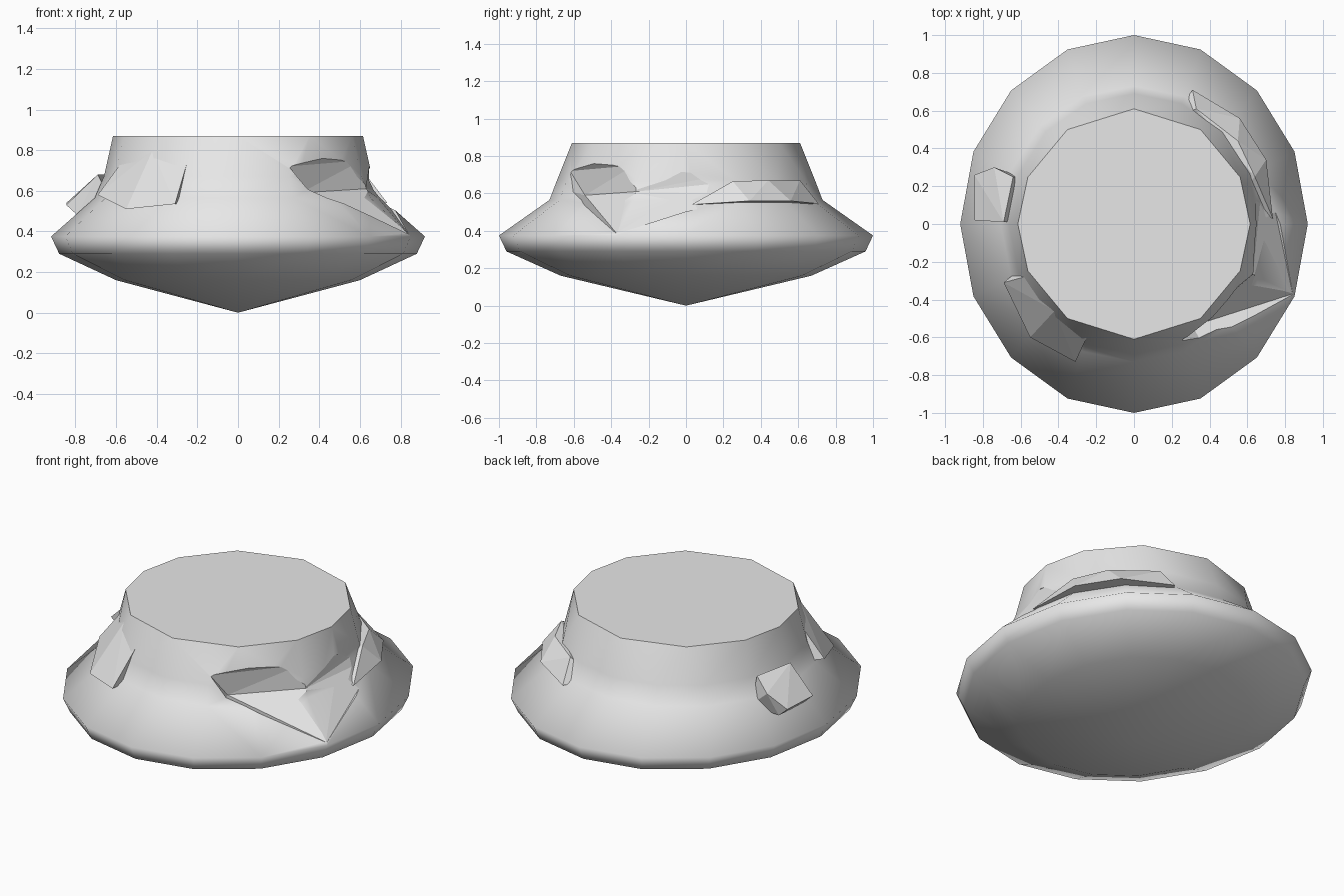
import bpy
import bmesh
from math import sin, cos, radians

cube = bpy.data.objects.get("Cube")
if cube:
    bpy.data.objects.remove(cube)

stone = bpy.data.materials.new("pale grey stone")
stone.use_nodes = True
GREY = (0.8, 0.8, 0.8, 1)
stone.diffuse_color = GREY
stone.node_tree.nodes["Principled BSDF"].inputs["Base Color"].default_value = GREY


def finish(name, bm):
    """Turn a bmesh into a linked object."""
    bmesh.ops.recalc_face_normals(bm, faces=bm.faces)
    mesh = bpy.data.meshes.new(name)
    bm.to_mesh(mesh)
    bm.free()
    mesh.materials.append(stone)
    obj = bpy.data.objects.new(name, mesh)
    bpy.context.collection.objects.link(obj)
    return obj


def chunk(name, points):
    """Flat-faced convex piece of rock."""
    bm = bmesh.new()
    for p in points:
        bm.verts.new(p)
    out = bmesh.ops.convex_hull(bm, input=bm.verts)
    loose = {g for g in out["geom_interior"] + out["geom_unused"]
             if isinstance(g, bmesh.types.BMVert)}
    bmesh.ops.delete(bm, geom=list(loose), context="VERTS")
    return finish(name, bm)


def ring(bm, angles, rx, ry, z):
    """Closed elliptical loop of edges."""
    vs = [bm.verts.new((rx * cos(a), ry * sin(a), z)) for a in angles]
    return [bm.edges.new((v, vs[i - 1])) for i, v in enumerate(vs)]


# Body: wide flattened base, rounded rim and narrowing neck
bm = bmesh.new()
around = [radians(22.5 * i) for i in range(16)]
profile = [(0.60, 0.67, 0.16), (0.88, 0.96, 0.29), (0.92, 1.0, 0.375),
           (0.705, 0.73, 0.565), (0.66, 0.69, 0.67)]
loops = [ring(bm, around, *p) for p in profile]
quarter = [0, 24, 55]
top_angles = quarter + [90] + [180 - a for a in quarter[::-1]]
top_angles += [a + 180 for a in top_angles[1:-1]]
loops.append(ring(bm, [radians(a) for a in top_angles], 0.615, 0.61, 0.87))
for lower, upper in zip(loops, loops[1:]):
    bmesh.ops.bridge_loops(bm, edges=lower + upper)
tip = bm.verts.new((0, 0, 0))
for e in loops[0]:
    bm.faces.new((*e.verts, tip))
for f in bm.faces:
    f.smooth = True
cap = bmesh.ops.contextual_create(bm, geom=loops[-1])["faces"]
for f in cap:
    f.smooth = False
body = finish("rock_body", bm)

# Notches broken out of the neck
spur = (0.84, -0.37, 0.385)
corner = (0.63, -0.265, 0.61)
front_notch = chunk("front_notch_cutter", [
    (0.31, -0.54, 0.59), corner, spur, (0.41, -0.5, 0.76), (0.61, -0.28, 0.75),
    (0.25, -0.62, 0.72), (0.45, -0.8, 0.66), (0.9, -0.35, 0.7)])
side_notch = chunk("side_notch_cutter", [
    corner, spur, (0.65, 0.23, 0.66), (0.69, 0.34, 0.6), (0.735, 0.02, 0.55),
    (0.64, -0.26, 0.73), (0.65, 0.2, 0.7), (1, -0.3, 0.6), (1, 0.2, 0.7)])
bpy.context.view_layer.objects.active = body
for cutter in (front_notch, side_notch):
    cutter.hide_render = True
    mod = body.modifiers.new("notch", "BOOLEAN")
    mod.operation = "DIFFERENCE"
    mod.solver = "EXACT"
    mod.object = cutter
    bpy.ops.object.modifier_apply(modifier=mod.name)
    bpy.data.objects.remove(cutter)

# Blocky outcrop at the front
chunk("front_outcrop", [
    (-0.69, -0.31, 0.58), (-0.55, -0.6, 0.51), (-0.31, -0.73, 0.535),
    (-0.25, -0.6, 0.74), (-0.42, -0.46, 0.8), (-0.58, -0.28, 0.73),
    (-0.27, -0.55, 0.54), (-0.58, -0.22, 0.57), (-0.3, -0.35, 0.6)])

# Tilted slab on the side
chunk("side_slab", [
    (-0.845, 0.02, 0.53), (-0.845, 0.26, 0.54), (-0.79, 0.02, 0.48),
    (-0.79, 0.26, 0.49), (-0.69, 0.01, 0.68), (-0.74, 0.3, 0.62),
    (-0.64, 0.25, 0.68), (-0.6, 0.02, 0.5), (-0.6, 0.25, 0.5)])

# Overhanging ledge around the back
chunk("back_ledge", [
    (0.735, 0.03, 0.54), (0.7, 0.34, 0.56), (0.56, 0.56, 0.56),
    (0.31, 0.71, 0.545), (0.64, 0.25, 0.665), (0.55, 0.44, 0.67),
    (0.33, 0.61, 0.67), (0.5, 0.1, 0.55), (0.2, 0.55, 0.55)])
